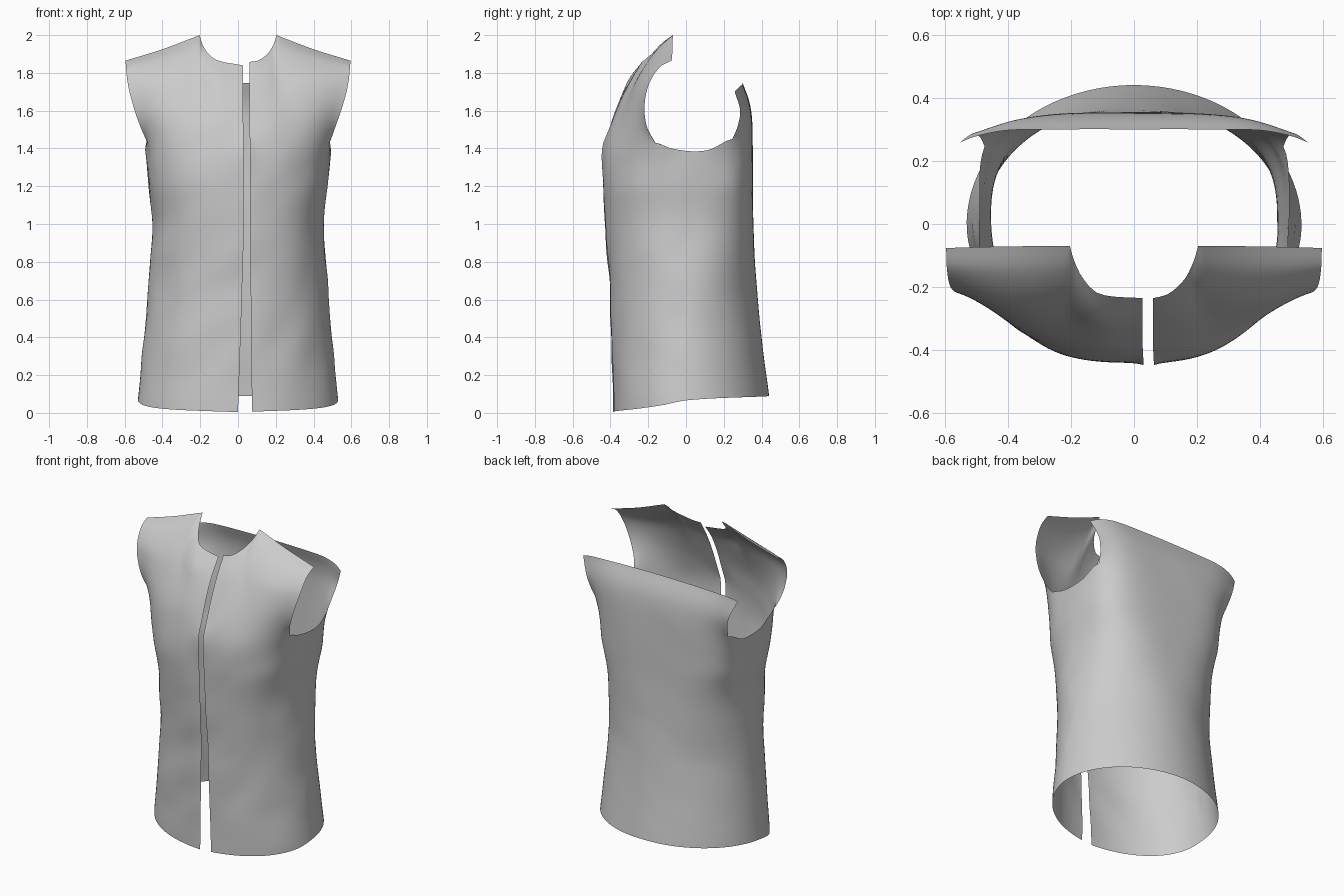
import bpy, bmesh, math
from mathutils import Vector, noise

if "Cube" in bpy.data.objects:
    bpy.data.objects.remove(bpy.data.objects["Cube"])

NV, NT = 40, 20      # rows below / above the armhole


def spline(keys, t):
    """Smooth interpolation through (t, value) keys; values are floats or vectors."""
    n = len(keys)
    t = min(max(t, keys[0][0]), keys[-1][0])
    i = 0
    while i < n - 2 and t > keys[i + 1][0]:
        i += 1

    def slope(k):
        a, b = keys[max(k - 1, 0)], keys[min(k + 1, n - 1)]
        return (b[1] - a[1]) * (1 / (b[0] - a[0]))
    (t0, p0), (t1, p1) = keys[i], keys[i + 1]
    h = t1 - t0
    f = (t - t0) / h
    f2, f3 = f * f, f * f * f
    return (p0 * (2*f3 - 3*f2 + 1) + slope(i) * (h * (f3 - 2*f2 + f))
            + p1 * (3*f2 - 2*f3) + slope(i + 1) * (h * (f3 - f2)))


def curve(points):
    """Chord-length curve over 0..1."""
    pts = [Vector(p) for p in points]
    d = [0.0]
    for a, b in zip(pts, pts[1:]):
        d.append(d[-1] + (b - a).length)
    keys = [(x / d[-1], p) for x, p in zip(d, pts)]
    return lambda t: spline(keys, t)


# Torso profiles by height: half width, front depth, back depth
WIDTH = [(0.05, .532), (0.4, .497), (0.8, .466), (1.0, .453), (1.2, .473), (1.45, .497)]
FRONT = [(0, .385), (0.6, .402), (1.0, .43), (1.35, .445), (1.45, .432)]
BACK = [(0.09, .44), (0.4, .40), (0.8, .365), (1.1, .355), (1.45, .355)]
# Hem and upper limit by angle (0 = side, -90 = front, 90 = back)
HEM = [(-90, .004), (-45, .02), (-20, .04), (0, .066), (30, .08), (90, .09)]
LIMIT = [(-90, 1.43), (-50, 1.43), (-21, 1.43), (-10, 1.40), (5, 1.385),
         (20, 1.395), (36, 1.45), (60, 1.45), (90, 1.45)]
F_END, B_END = -21, 36


def torso(phi, v):
    """Point on the torso below the armholes."""
    fold = phi if phi <= 90 else 180 - phi
    lo, hi = spline(HEM, fold), spline(LIMIT, fold)
    z = lo + (hi - lo) * v
    c, s = math.cos(math.radians(phi)), math.sin(math.radians(phi))
    n = 2.0 + (2.5 if s > 0 else 0.8) * max(0, (z - 0.6) / 0.85) ** 1.5
    r = (abs(c) ** n + abs(s) ** n) ** (-1 / n)
    return Vector((spline(WIDTH, z) * c * r,
                   spline(BACK if s > 0 else FRONT, z) * s * r, z))


def coons(left, right, bottom, top, bulge=0.0):
    """Patch between four boundary curves, easing into the top curve."""
    b0, b1, t0, t1 = bottom(0), bottom(1), top(0), top(1)

    def f(u, v):
        s = 1 - (1 - v) ** 2
        p = left(v).lerp(right(v), u)
        p = p + (bottom(u) - b0.lerp(b1, u)) * (1 - s) + (top(u) - t0.lerp(t1, u)) * s
        p.y -= bulge * math.sin(math.pi * u ** 1.6) * math.sin(math.pi * v)
        return p
    return f


bm = bmesh.new()


def grid(f, nu, nv, side=1):
    rows = []
    for j in range(nv + 1):
        row = []
        for i in range(nu + 1):
            p = f(i / nu, j / nv)
            row.append(bm.verts.new((p.x * side, p.y, p.z)))
        rows.append(row)
    for a, b in zip(rows, rows[1:]):
        for i in range(nu):
            q = (a[i], a[i + 1], b[i + 1], b[i])
            bm.faces.new(q if side > 0 else q[::-1])


for side in (1, -1):
    # Edge of the front opening, which sits right of centre
    gap = ([(0, .075), (.4, .07), (1, .064), (2, .06)] if side > 0 else
           [(0, .0), (.6, -.02), (1, -.03), (2, -.027)])

    def front_low(u, v):
        start = -90 + math.degrees(spline(gap, 1.43 * v) / spline(WIDTH, 1.43 * v))
        return torso(start + (F_END - start) * u, v)

    x = gap[-1][1]
    corner = (x, -.235, 1.858 if side > 0 else 1.84)
    # Neckline and shoulder edge
    neck = curve([corner, (.108, -.222, 1.866), (.16, -.175, 1.905),
                  (.19, -.115, 1.955), (.203, -.07, 2.0)])
    shoulder = curve([(.203, -.07, 2.0), (.4, -.071, 1.925), (.595, -.076, 1.865)])

    def front_top(u):
        return neck(u / .4) if u <= .4 else shoulder((u - .4) / .6)

    opening = curve([front_low(0, 1), (x, -.37, 1.6), (x, -.305, 1.74), corner])
    armhole = curve([front_low(1, 1), (.514, -.205, 1.51), (.549, -.22, 1.61),
                     (.581, -.2, 1.73), (.593, -.14, 1.83), (.595, -.076, 1.865)])
    # Front panel, then the side under the arm
    grid(front_low, 30, NV, side)
    grid(coons(opening, armhole, lambda u: front_low(u, 1), front_top, .04), 30, NT, side)
    grid(lambda u, v: torso(F_END + (B_END - F_END) * u, v), 18, NV, side)


# Back panel
def back_low(u, v):
    return torso(B_END + (180 - 2 * B_END) * u, v)


def flip(p):
    return Vector((-p[0], p[1], p[2]))


arm_pts = [back_low(0, 1), (.488, .275, 1.52), (.51, .287, 1.6), (.552, .258, 1.70)]
edge = [(.552, .258, 1.70), (.5, .278, 1.722), (.4, .297, 1.738), (.2, .3, 1.745)]
back_edge = curve(edge + [(0, .3, 1.747)] + [flip(p) for p in reversed(edge)])
grid(back_low, 48, NV)
grid(coons(curve(arm_pts), curve([flip(p) for p in arm_pts]),
           lambda u: back_low(u, 1), back_edge), 48, NT)

bmesh.ops.remove_doubles(bm, verts=bm.verts, dist=0.0005)

# Relax the band where the chest and back meet the torso
band = [v for v in bm.verts if 1.2 < v.co.z < 1.75 and not v.is_boundary]
for _ in range(40):
    moved = []
    for v in band:
        ring = [e.other_vert(v).co for e in v.link_edges]
        w = min(1, (v.co.z - 1.2) / .12, (1.75 - v.co.z) / .12)
        moved.append(v.co.lerp(sum(ring, Vector()) / len(ring), .5 * max(0, w)))
    for v, p in zip(band, moved):
        v.co = p

# Soft cloth creases, strongest under the arms
for v in bm.verts:
    p = v.co
    arm = math.exp(-((p.z - 1.3) / .2) ** 2) * min(1, (abs(p.x) / .48) ** 6)
    amp = (.008 if p.y < 0 else .002) + .008 * arm
    fade = min(1, max(0, (1.75 - p.z) / .3)) * min(1, p.z / .3)
    n = noise.noise(Vector((p.x * 4, p.y * 5, p.z * 5 - p.x * 2))) * amp * fade
    v.co = p + Vector((p.x, p.y, 0)).normalized() * n
bmesh.ops.recalc_face_normals(bm, faces=bm.faces)

mesh = bpy.data.meshes.new("vest")
bm.to_mesh(mesh)
bm.free()
mesh.polygons.foreach_set("use_smooth", [True] * len(mesh.polygons))
vest = bpy.data.objects.new("vest", mesh)
bpy.context.collection.objects.link(vest)
